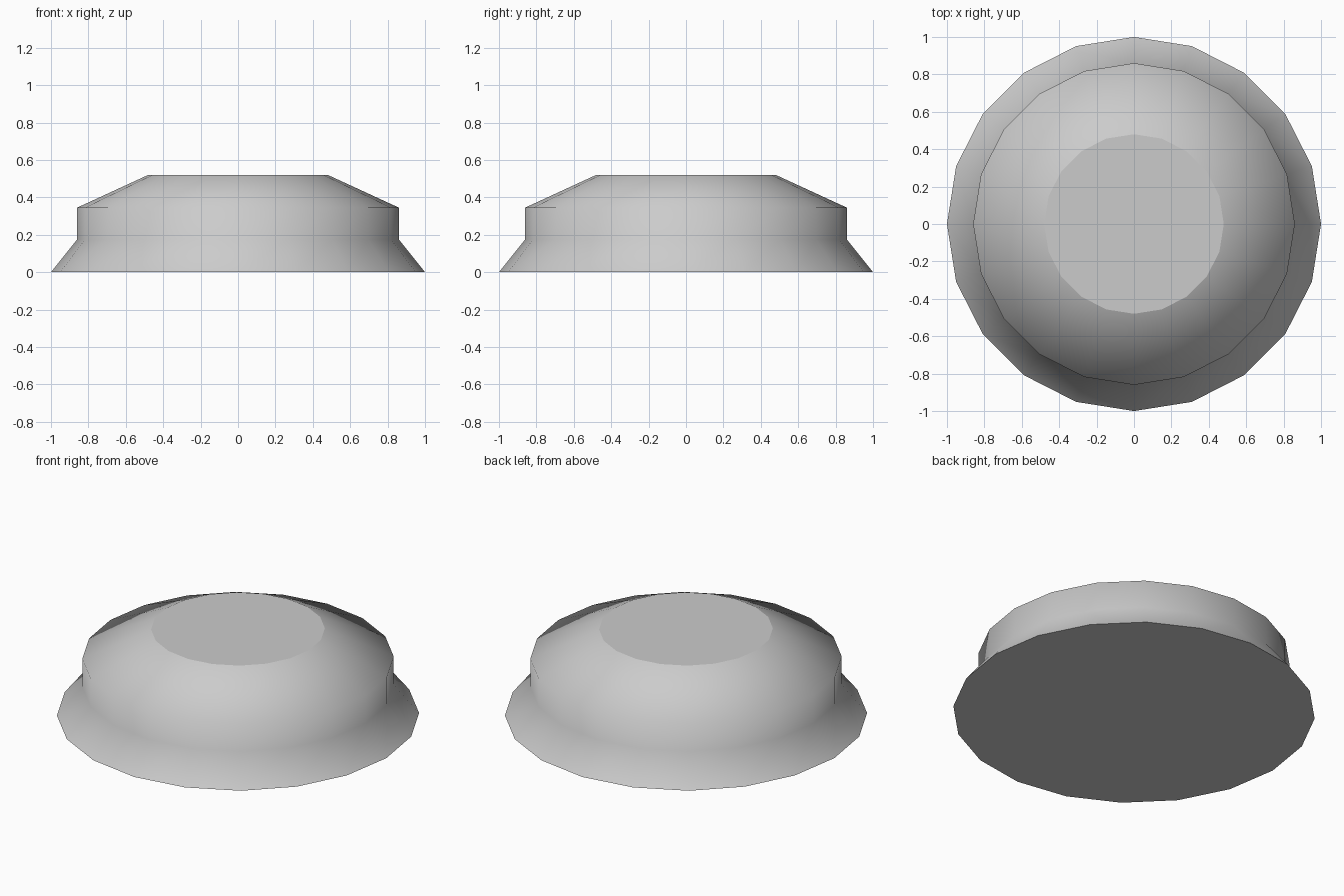
import bpy, bmesh
from math import cos, sin, tau

if "Cube" in bpy.data.objects:
    bpy.data.objects.remove(bpy.data.objects["Cube"])

SIDES = 20
# outer profile (radius, height), from base rim to top rim
PROFILE = [(1.0, 0.0), (0.86, 0.175), (0.86, 0.345), (0.48, 0.52)]

bm = bmesh.new()
rings = [[bm.verts.new((r * cos(tau * i / SIDES), r * sin(tau * i / SIDES), z))
          for i in range(SIDES)] for r, z in PROFILE]

# flared skirt, upright band and sloped shoulder, smooth shaded
for low, high in zip(rings, rings[1:]):
    for i in range(SIDES):
        j = (i + 1) % SIDES
        bm.faces.new((low[i], low[j], high[j], high[i])).smooth = True

# flat base and flat top
bm.faces.new(rings[0][::-1])
bm.faces.new(rings[-1])

mesh = bpy.data.meshes.new("round_cap")
bm.to_mesh(mesh)
bm.free()
bpy.context.collection.objects.link(bpy.data.objects.new("round_cap", mesh))
